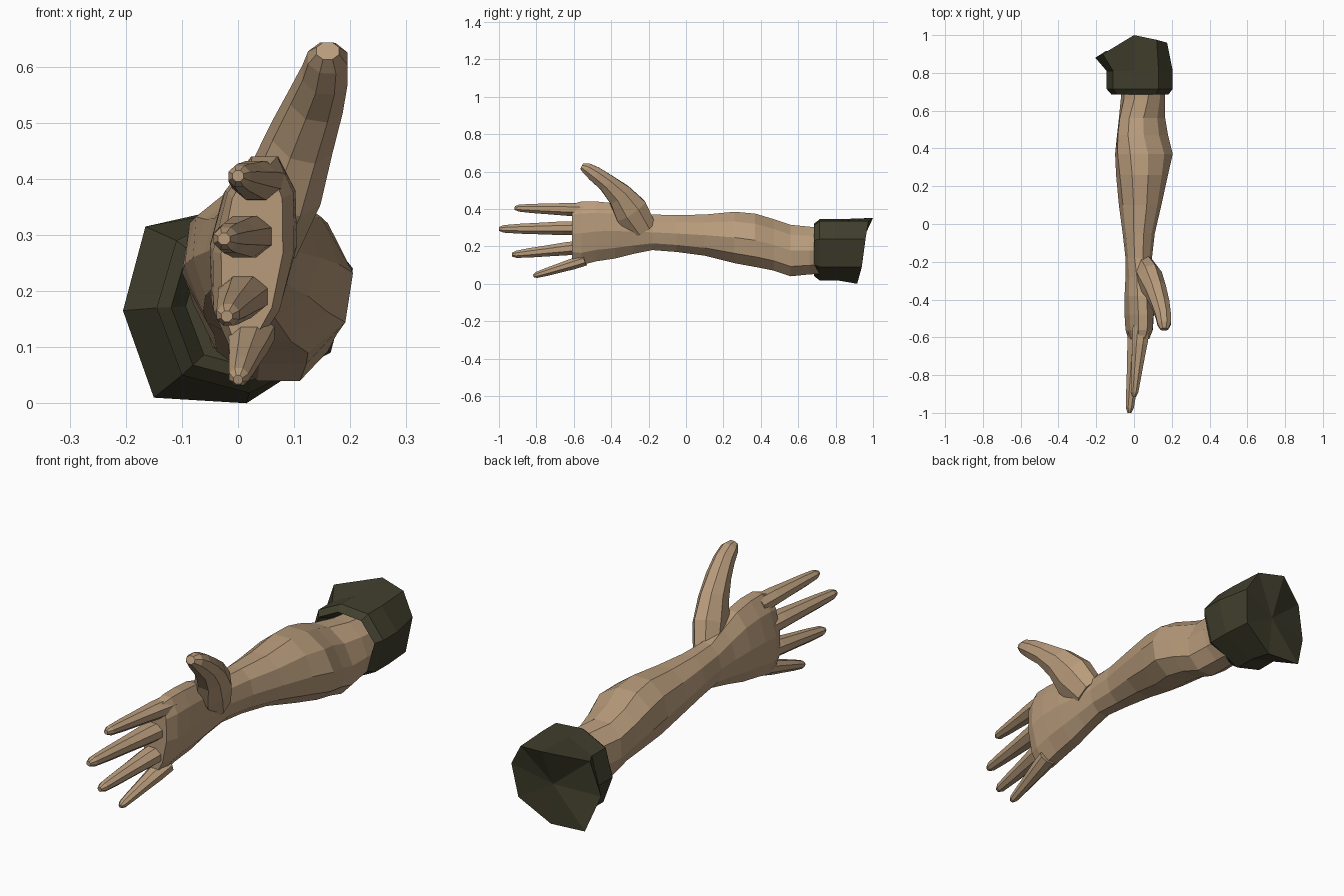
import bpy, bmesh, math
from mathutils import Vector


def material(name, rgb):
    m = bpy.data.materials.new(name)
    m.diffuse_color = (*rgb, 1)
    return m


skin = material("skin", (0.48, 0.33, 0.20))
cloth = material("dark olive cloth", (0.052, 0.049, 0.026))


def loft(name, rings, mat, start_tip=None, end_tip=None):
    """Skin a list of equal-length rings, closing each end flat or to a point."""
    bm = bmesh.new()
    loops = [[bm.verts.new(p) for p in r] for r in rings]
    n = len(loops[0])
    for a, b in zip(loops, loops[1:]):
        for i in range(n):
            j = (i + 1) % n
            bm.faces.new((a[i], a[j], b[j], b[i]))
    for loop, tip in ((loops[0], start_tip), (loops[-1], end_tip)):
        if tip:
            c = bm.verts.new(tip)
            for i in range(n):
                bm.faces.new((loop[i], loop[(i + 1) % n], c))
        else:
            bm.faces.new(loop)
    bmesh.ops.recalc_face_normals(bm, faces=bm.faces[:])
    me = bpy.data.meshes.new(name)
    bm.to_mesh(me)
    bm.free()
    me.materials.append(mat)
    ob = bpy.data.objects.new(name, me)
    bpy.context.collection.objects.link(ob)
    return ob


def section(y, x0, x1, z0, z1, skew=0.0, n=10):
    """Rounded cross-section filling a box; skew slides the lower side in +x."""
    pts = []
    for i in range(n):
        a = 2 * math.pi * i / n
        c, s = math.cos(a), math.sin(a)
        s = max(-1, min(1, s / math.sin(0.4 * math.pi)))
        x = (x0 + x1) / 2 + c * (x1 - x0) / 2 - s * skew
        pts.append((x, y, (z0 + z1) / 2 + s * (z1 - z0) / 2))
    return pts


def tube(name, path, n=8):
    """Digit along (x, y, z, half width in x, half width across) stations."""
    rings = []
    for k, (x, y, z, ru, rv) in enumerate(path):
        p, q = path[max(k - 1, 0)], path[min(k + 1, len(path) - 1)]
        t = Vector(q[:3]) - Vector(p[:3])
        v = t.cross(Vector((1, 0, 0))).normalized()
        u = v.cross(t).normalized()
        c = Vector((x, y, z))
        rings.append([c + u * ru * math.cos(a) + v * rv * math.sin(a)
                      for a in (2 * math.pi * (i + 0.5) / n for i in range(n))])
    return loft(name, rings, skin)


# forearm, wrist and palm
loft("forearm_and_palm", [section(*r) for r in (
    (0.76, -0.07, 0.165, 0.055, 0.30, 0.0),
    (0.66, -0.07, 0.165, 0.05, 0.305, 0.01),
    (0.56, -0.08, 0.165, 0.04, 0.315, 0.03),
    (0.47, -0.09, 0.18, 0.07, 0.345, 0.035),
    (0.37, -0.10, 0.205, 0.09, 0.375, 0.025),
    (0.26, -0.095, 0.18, 0.11, 0.385, 0.01),
    (0.10, -0.08, 0.145, 0.15, 0.37, 0.0),
    (-0.05, -0.06, 0.11, 0.17, 0.367, 0.0),
    (-0.18, -0.045, 0.095, 0.18, 0.37, 0.0),
    (-0.28, -0.045, 0.10, 0.16, 0.395, -0.01),
    (-0.38, -0.05, 0.105, 0.135, 0.43, -0.015),
    (-0.48, -0.05, 0.105, 0.12, 0.44, -0.02),
    (-0.56, -0.045, 0.10, 0.10, 0.44, -0.02),
    (-0.61, -0.03, 0.08, 0.11, 0.425, -0.015))], skin)

# fingers: base x, base z, tip (x, y, z), base half height
for name, bx, bz, tip, r in (
        ("index_finger", 0.04, 0.395, (0.0, -0.915, 0.405), 0.037),
        ("middle_finger", 0.02, 0.298, (-0.025, -1.0, 0.293), 0.040),
        ("ring_finger", 0.015, 0.198, (-0.02, -0.93, 0.155), 0.038),
        ("little_finger", 0.025, 0.126, (0.0, -0.815, 0.042), 0.032)):
    b, t = Vector((bx, -0.54, bz)), Vector(tip)
    path = []
    for f, w, h in ((0, 1.35, 1.0), (0.25, 1.2, 1.0), (0.5, 0.95, 0.85),
                    (0.75, 0.75, 0.72), (0.94, 0.58, 0.55), (1, 0.28, 0.28)):
        path.append((*b.lerp(t, f), r * w, r * h))
    tube(name, path)

# thumb with its fleshy base
tube("thumb", [
    (0.05, -0.23, 0.29, 0.06, 0.08),
    (0.085, -0.295, 0.39, 0.07, 0.098),
    (0.115, -0.355, 0.475, 0.06, 0.072),
    (0.14, -0.425, 0.54, 0.052, 0.052),
    (0.155, -0.485, 0.585, 0.044, 0.045),
    (0.16, -0.53, 0.615, 0.038, 0.034),
    (0.16, -0.558, 0.628, 0.022, 0.018)])

# sleeve cuff: outline at the front rim, then flaring to a slanted rear rim
front = [(-0.11, 0.29), (-0.145, 0.17), (-0.10, 0.05), (0.02, 0.018),
         (0.165, 0.09), (0.205, 0.24), (0.13, 0.335), (0.0, 0.345)]
rear = [(-0.165, 0.90, 0.315), (-0.205, 0.88, 0.165), (-0.15, 0.915, 0.01),
        (0.015, 0.915, 0.0), (0.155, 0.94, 0.09), (0.175, 0.96, 0.24),
        (0.12, 0.975, 0.335), (0.0, 1.0, 0.352)]


def rim(y, s):
    return [(0.04 + (x - 0.04) * s, y, 0.18 + (z - 0.18) * s) for x, z in front]


loft("sleeve", [rim(0.73, 0.72), rim(0.685, 0.86), rim(0.715, 1.0),
                rim(0.81, 1.0), rear], cloth, end_tip=(0.0, 0.92, 0.18))
